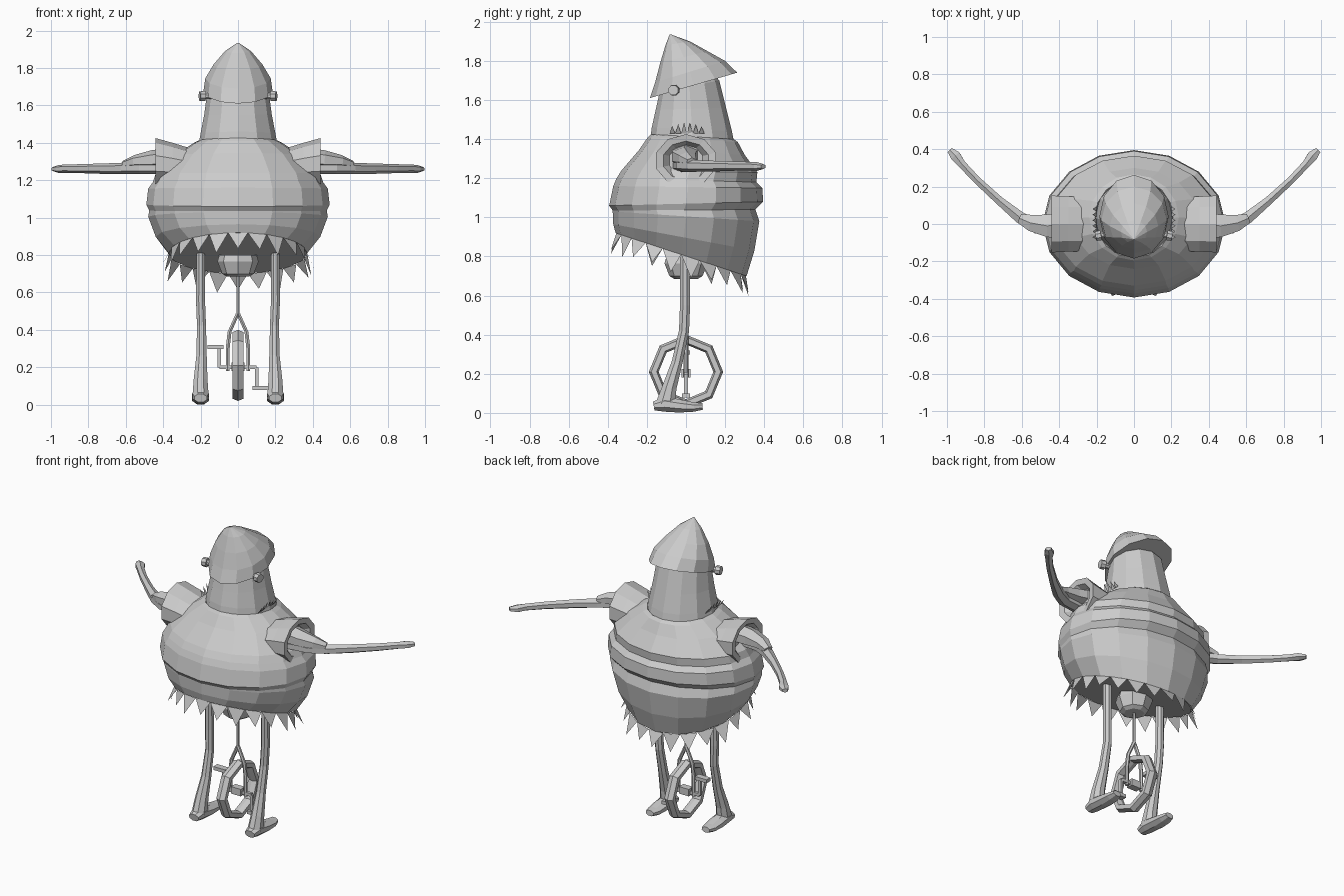
import bpy, bmesh, math
from mathutils import Vector

if "Cube" in bpy.data.objects:
    bpy.data.objects.remove(bpy.data.objects["Cube"])

grey = bpy.data.materials.new("plain grey")
grey.use_nodes = True
GREY = (0.6, 0.6, 0.6, 1)
grey.diffuse_color = GREY
grey.node_tree.nodes["Principled BSDF"].inputs["Base Color"].default_value = GREY


def make(name, bm, fix=True):
    if fix:
        bmesh.ops.recalc_face_normals(bm, faces=bm.faces)
    mesh = bpy.data.meshes.new(name)
    bm.to_mesh(mesh)
    bm.free()
    mesh.materials.append(grey)
    obj = bpy.data.objects.new(name, mesh)
    bpy.context.collection.objects.link(obj)
    return obj


def loft(name, rings, closed=False):
    """Skin a list of point rings, capping both ends unless closed."""
    bm = bmesh.new()
    loops = [[bm.verts.new(p) for p in ring] for ring in rings]
    n = len(loops[0])
    pairs = list(zip(loops, loops[1:])) + ([(loops[-1], loops[0])] if closed else [])
    for a, b in pairs:
        for i in range(n):
            j = (i + 1) % n
            bm.faces.new((a[i], a[j], b[j], b[i]))
    if not closed:
        bm.faces.new(loops[0])
        bm.faces.new(loops[-1])
    return make(name, bm)


def level(w, front, back, zf, zb, n=16):
    """Tilted oval ring: half width, front y, back y, front z, back z."""
    ring = []
    for i in range(n):
        a = 2 * math.pi * i / n
        t = (1 + math.sin(a)) / 2
        ring.append(Vector((w * math.cos(a), front + (back - front) * t, zf + (zb - zf) * t)))
    return ring


def limb(name, stations, n=6, upright=False):
    """Tube through (x, y, z, half width, half depth) stations."""
    pts = [Vector(s[:3]) for s in stations]
    rings = []
    for k, s in enumerate(stations):
        d = (pts[min(k + 1, len(pts) - 1)] - pts[max(k - 1, 0)]).normalized()
        side = Vector((1, 0, 0)) if upright else Vector((d.y, -d.x, 0)).normalized()
        other = d.cross(side).normalized()
        rings.append([pts[k] + side * s[3] * math.cos(a) + other * s[4] * math.sin(a)
                      for a in (2 * math.pi * (i + .5) / n for i in range(n))])
    return loft(name, rings)


def box(name, lo, hi):
    bm = bmesh.new()
    bmesh.ops.create_cube(bm, size=1)
    for v in bm.verts:
        v.co = [l + (h - l) * (c + .5) for c, l, h in zip(v.co, lo, hi)]
    return make(name, bm)


def spikes(name, triangles):
    bm = bmesh.new()
    for tri in triangles:
        bm.faces.new([bm.verts.new(p) for p in tri])
    return make(name, bm, False)


# Shirt body with overlapping folds at the back
loft("shirt_body", [level(*r) for r in (
    (.37, -.36, .31, .92, .70), (.44, -.372, .35, .965, .83),
    (.48, -.375, .375, 1.03, .98), (.475, -.375, .355, 1.035, 1.04),
    (.49, -.393, .395, 1.06, 1.08), (.48, -.372, .39, 1.16, 1.15),
    (.455, -.355, .36, 1.2, 1.18), (.44, -.33, .365, 1.24, 1.23),
    (.34, -.24, .30, 1.345, 1.32), (.24, -.195, .265, 1.41, 1.385),
    (.21, -.18, .245, 1.425, 1.40), (.20, -.165, .23, 1.40, 1.38))])

# Ragged hem
def hem(a, grow=1.0, drop=0.0):
    t = (1 + math.sin(a)) / 2
    return Vector((.37 * grow * math.cos(a), -.025 + .335 * grow * math.sin(a),
                   .92 - .22 * t - drop))

TEETH = 22
step = 2 * math.pi / TEETH
spikes("ragged_hem", [(hem(i * step), hem((i + 1) * step),
                       hem((i + .5) * step, 1.07 + .05 * (i % 2), .085 + .02 * (i % 3 == 0)))
                      for i in range(TEETH)])

# Head and backwards cap
loft("head", [level(*r, n=12) for r in (
    (.215, -.185, .25, 1.38, 1.36), (.20, -.175, .235, 1.46, 1.44),
    (.18, -.155, .205, 1.55, 1.56), (.165, -.135, .17, 1.64, 1.70),
    (.12, -.10, .12, 1.74, 1.76))])
loft("cap", [level(*r, n=12) for r in (
    (.185, -.185, .262, 1.61, 1.74), (.175, -.158, .20, 1.69, 1.80),
    (.13, -.132, .11, 1.79, 1.85), (.07, -.105, .02, 1.88, 1.90),
    (.004, -.084, -.076, 1.935, 1.935))])

# Seat, post, wheel and fork
loft("seat", [level(w, -d, d, z, z, 8) for w, d, z in
              ((.06, .06, .685), (.085, .085, .70), (.11, .11, .765), (.10, .10, .80))])
limb("seat_post", [(0, 0, .70, .01, .01), (0, 0, .47, .01, .01)], 6, True)
wheel = []
for i in range(8):
    a = math.pi * i / 4
    wheel.append([(x, r * math.cos(a), .21 + r * math.sin(a)) for x, r in
                  ((-.03, .15), (-.03, .178), (0, .19), (.03, .178), (.03, .15), (0, .14))])
loft("wheel", wheel, True)
box("axle", (-.10, -.01, .19), (.10, .01, .21))
box("hub", (-.035, -.022, .18), (.035, .022, .225))

for side, s in (("left", 1), ("right", -1)):
    limb(side + "_fork", [(0, 0, .49, .012, .012), (s * .045, 0, .39, .012, .012),
                          (s * .055, 0, .30, .012, .012), (s * .055, 0, .18, .012, .012)], 6, True)
    # Cranks and pedals point opposite ways
    x, z = s * .10, .20 - s * .11
    box(side + "_crank", (x - .009, -.01, min(z, .20)), (x + .009, .01, max(z, .20)))
    px = s * .12
    box(side + "_pedal", (px - .042, -.02, z - .012), (px + .042, .02, z + .01))

    # Leg, heel and foot
    limb(side + "_leg", [(s * .20, -.005, .81, .024, .028), (s * .20, -.005, .55, .026, .028),
                         (s * .195, -.01, .42, .026, .028), (s * .195, -.045, .26, .03, .03),
                         (s * .20, -.085, .13, .04, .04), (s * .20, -.105, .04, .047, .055)], 8, True)
    limb(side + "_foot", [(s * .20, -.165, .035, .036, .024), (s * .20, -.11, .045, .048, .042),
                          (s * .20, -.03, .035, .05, .036), (s * .20, .04, .03, .045, .026),
                          (s * .20, .085, .033, .03, .018)], 8, True)

    # Open sleeve with a recessed cuff
    def cuff(x, ry, rz, zc=1.29):
        return [(s * x, ry * math.cos(a), zc + rz * math.sin(a))
                for a in (2 * math.pi * i / 10 + math.pi / 10 for i in range(10))]
    loft(side + "_sleeve", [cuff(.22, .15, .10, 1.26), cuff(.35, .155, .12, 1.28),
                            cuff(.44, .16, .135), cuff(.435, .12, .10), cuff(.40, .09, .08)])
    limb(side + "_shoulder", [(s * .36, -.005, 1.32, .08, .055), (s * .46, -.01, 1.31, .07, .05),
                              (s * .55, .005, 1.30, .05, .035), (s * .61, .03, 1.285, .03, .02)])

    # Forearm sweeping back to a small hand
    limb(side + "_arm", [(s * .38, -.03, 1.265, .045, .032), (s * .52, -.015, 1.265, .042, .032),
                         (s * .61, .035, 1.263, .036, .03), (s * .72, .125, 1.262, .026, .028),
                         (s * .84, .235, 1.262, .023, .024), (s * .92, .32, 1.262, .024, .022),
                         (s * .955, .365, 1.26, .032, .022), (s * .985, .395, 1.26, .018, .013)])

    # Side bolts with a wider head
    limb(side + "_bolt", [(s * .13, -.05, 1.65, .018, .018), (s * .175, -.06, 1.65, .018, .018),
                          (s * .176, -.06, 1.65, .029, .029), (s * .205, -.066, 1.65, .027, .027)], 8)

    # Hair tufts at the collar
    spikes(side + "_tufts", [((s * .20, y - .014, 1.43), (s * .20, y + .014, 1.43),
                              (s * .222, y, 1.49 - abs(y) * .3))
                             for y in (-.07, -.04, -.01, .02, .05, .08)])
